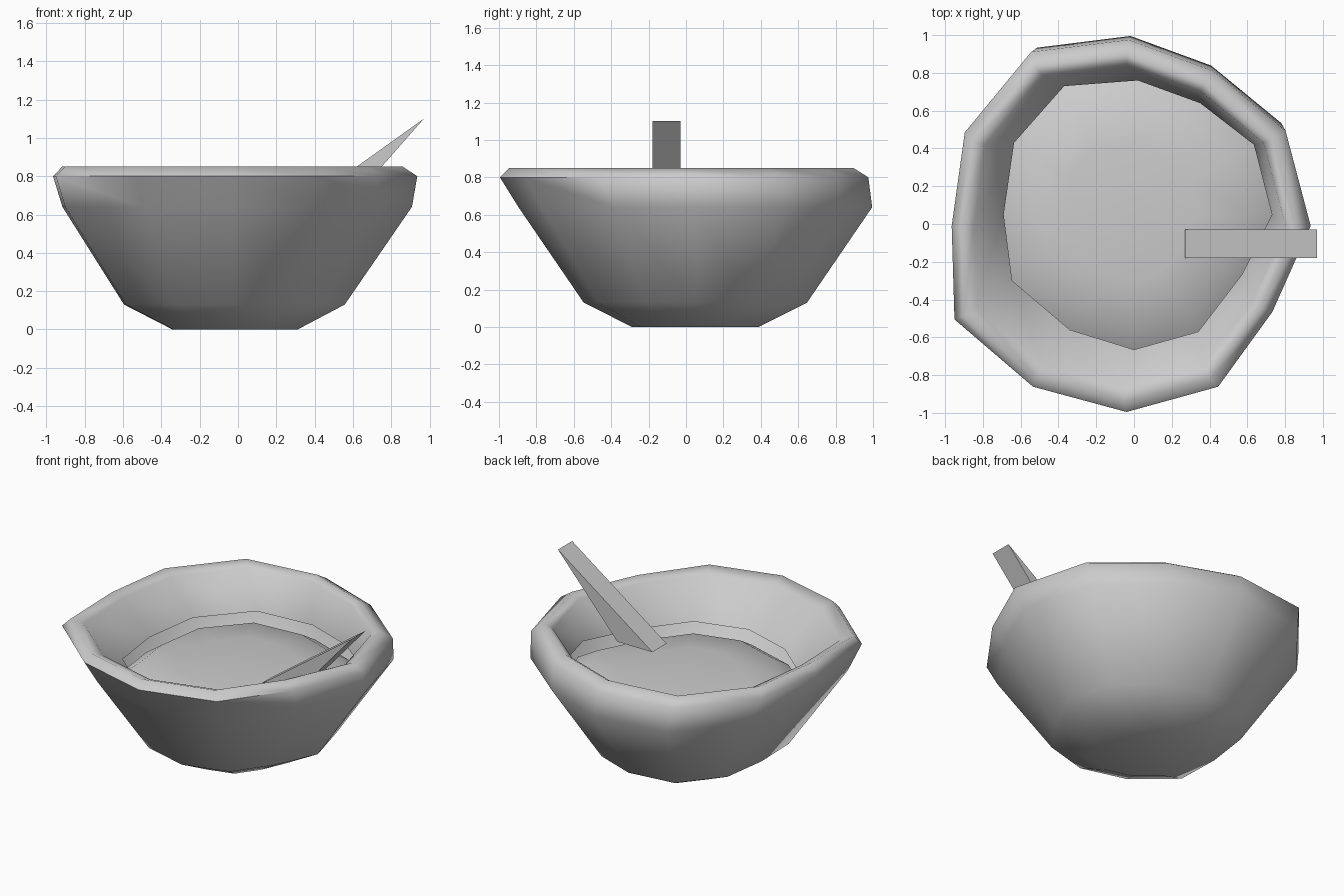
import bpy, bmesh, math

if "Cube" in bpy.data.objects:
    bpy.data.objects.remove(bpy.data.objects["Cube"])

# Uneven twelve-sided plan outlines: outer rim, and lower edge of the inner wall
RIM = [(-.03, .995), (.42, .83), (.81, .51), (.945, 0), (.74, -.46), (.45, -.86),
       (-.04, -.995), (-.54, -.86), (-.96, -.5), (-.975, 0), (-.905, .5), (-.55, .93)]
INNER = [(.02, .76), (.35, .64), (.635, .42), (.73, .05), (.57, -.27), (.34, -.57),
         (0, -.665), (-.34, -.56), (-.645, -.3), (-.69, .05), (-.635, .43), (-.37, .73)]


def ring(outline, scale, dx, dy, z):
    return [(x * scale + dx, y * scale + dy, z) for x, y in outline]


def make_object(name, bm, angle):
    bmesh.ops.recalc_face_normals(bm, faces=bm.faces)
    mesh = bpy.data.meshes.new(name)
    bm.to_mesh(mesh)
    bm.free()
    ob = bpy.data.objects.new(name, mesh)
    bpy.context.collection.objects.link(ob)
    bpy.ops.object.select_all(action='DESELECT')
    ob.select_set(True)
    bpy.context.view_layer.objects.active = ob
    bpy.ops.object.shade_smooth_by_angle(angle=math.radians(angle))
    return ob


def loft(name, rings, angle=70):
    """Cap the first ring and bridge each ring to the next."""
    bm = bmesh.new()
    rows = [[bm.verts.new(p) for p in r] for r in rings]
    bm.faces.new(rows[0])
    for a, b in zip(rows, rows[1:]):
        for i in range(len(a)):
            j = (i + 1) % len(a)
            bm.faces.new((a[i], a[j], b[j], b[i]))
    return make_object(name, bm, angle)


# Bowl: base, flared outside wall, rounded lip, inside wall
loft("bowl", [
    ring(RIM, .34, -.01, .05, 0),
    ring(RIM, .60, -.01, .05, .13),
    ring(RIM, .95, .01, .05, .64),
    ring(RIM, .99, 0, -.01, .80),
    ring(RIM, .925, -.015, -.025, .85),
    ring(RIM, .86, -.01, -.01, .82),
    ring(INNER, 1, 0, 0, .58),
])

# Food: low dome tucked under the edge of the inside wall
loft("food_surface", [
    ring(INNER, .5, -.02, .03, .58),
    ring(INNER, .86, -.01, .01, .55),
    ring(INNER, 1.04, 0, 0, .47),
])

# Spoon handle: wedge leaning on the rim
bm = bmesh.new()
profile = [(.97, 1.10), (.27, .60), (.53, .60)]
left, right = [[bm.verts.new((x, y, z)) for x, z in profile] for y in (-.18, -.03)]
bm.faces.new(left)
bm.faces.new(right)
for i in range(3):
    j = (i + 1) % 3
    bm.faces.new((left[i], left[j], right[j], right[i]))
make_object("spoon_handle", bm, 30)
